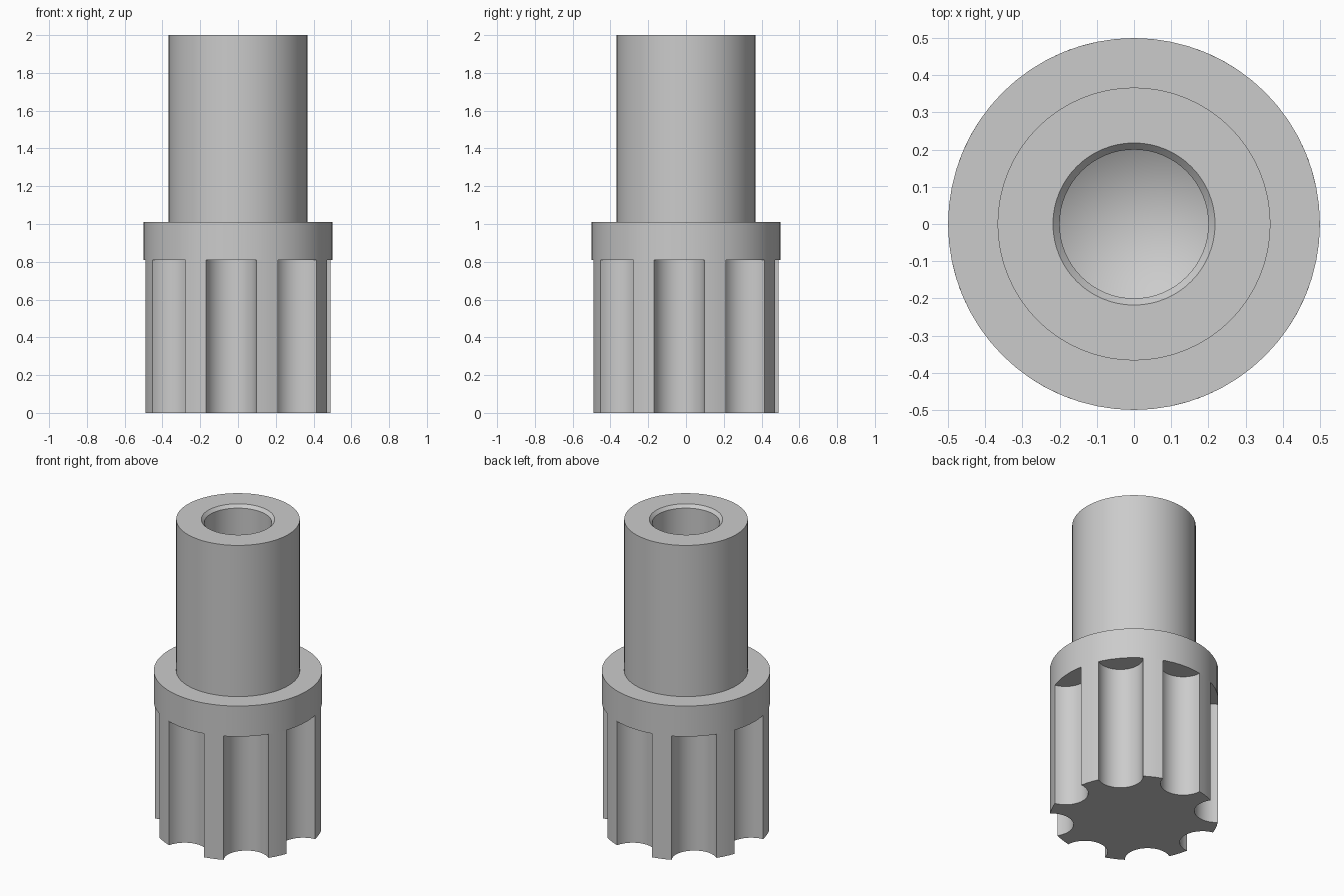
import bpy, bmesh
from math import sin, cos, asin, pi, radians, tau

cube = bpy.data.objects.get("Cube")
if cube:
    bpy.data.objects.remove(cube, do_unlink=True)

grey = bpy.data.materials.new("plain_grey")
grey.use_nodes = True
COLOUR = (0.6, 0.6, 0.6, 1)
grey.diffuse_color = COLOUR
grey.node_tree.nodes["Principled BSDF"].inputs["Base Color"].default_value = COLOUR


def finish(bm, name):
    """Turn a bmesh into a smooth-shaded object with sharp edges kept."""
    bmesh.ops.remove_doubles(bm, verts=bm.verts, dist=1e-5)
    bmesh.ops.recalc_face_normals(bm, faces=bm.faces)
    mesh = bpy.data.meshes.new(name)
    bm.to_mesh(mesh)
    bm.free()
    mesh.materials.append(grey)
    obj = bpy.data.objects.new(name, mesh)
    bpy.context.collection.objects.link(obj)
    bpy.ops.object.select_all(action='DESELECT')
    obj.select_set(True)
    bpy.context.view_layer.objects.active = obj
    bpy.ops.object.shade_smooth_by_angle(angle=radians(30))
    return obj


# Collar, shaft and blind bore, turned from one half profile
RADIUS, COLLAR_BOTTOM, COLLAR_TOP, BORE_FLOOR = 0.5, 0.81, 1.01, 1.0
profile = [(0, COLLAR_BOTTOM), (RADIUS, COLLAR_BOTTOM), (RADIUS, COLLAR_TOP),
           (0.367, COLLAR_TOP), (0.367, 2), (0.218, 2), (0.2, 1.98),
           (0.2, BORE_FLOOR), (0, BORE_FLOOR - 0.12)]
bm = bmesh.new()
points = [bm.verts.new((r, 0, z)) for r, z in profile]
edges = [bm.edges.new(pair) for pair in zip(points, points[1:])]
bmesh.ops.spin(bm, geom=points + edges, cent=(0, 0, 0), axis=(0, 0, 1),
               angle=tau, steps=64)
finish(bm, "collar_and_bored_shaft")

# Grip with eight round flutes, extruded from its outline
FLUTES, FLUTE_RADIUS, TURN = 8, 0.135, radians(-4.3)
half_angle = 2 * asin(FLUTE_RADIUS / (2 * RADIUS))
sweep = pi / 2 - half_angle / 2
ARC_STEPS, LAND_STEPS = 16, 3
bm = bmesh.new()
outline = []
for i in range(FLUTES):
    a = TURN + i * tau / FLUTES
    # Concave flute
    for k in range(ARC_STEPS + 1):
        b = a + pi + sweep * (1 - 2 * k / ARC_STEPS)
        outline.append((RADIUS * cos(a) + FLUTE_RADIUS * cos(b),
                        RADIUS * sin(a) + FLUTE_RADIUS * sin(b)))
    # Land between this flute and the next
    land = tau / FLUTES - 2 * half_angle
    for k in range(1, LAND_STEPS):
        b = a + half_angle + land * k / LAND_STEPS
        outline.append((RADIUS * cos(b), RADIUS * sin(b)))
base = bm.faces.new([bm.verts.new((x, y, 0)) for x, y in outline])
raised = bmesh.ops.extrude_face_region(bm, geom=[base], use_keep_orig=True)["geom"]
for v in raised:
    if isinstance(v, bmesh.types.BMVert):
        v.co.z = COLLAR_BOTTOM
finish(bm, "fluted_grip")
